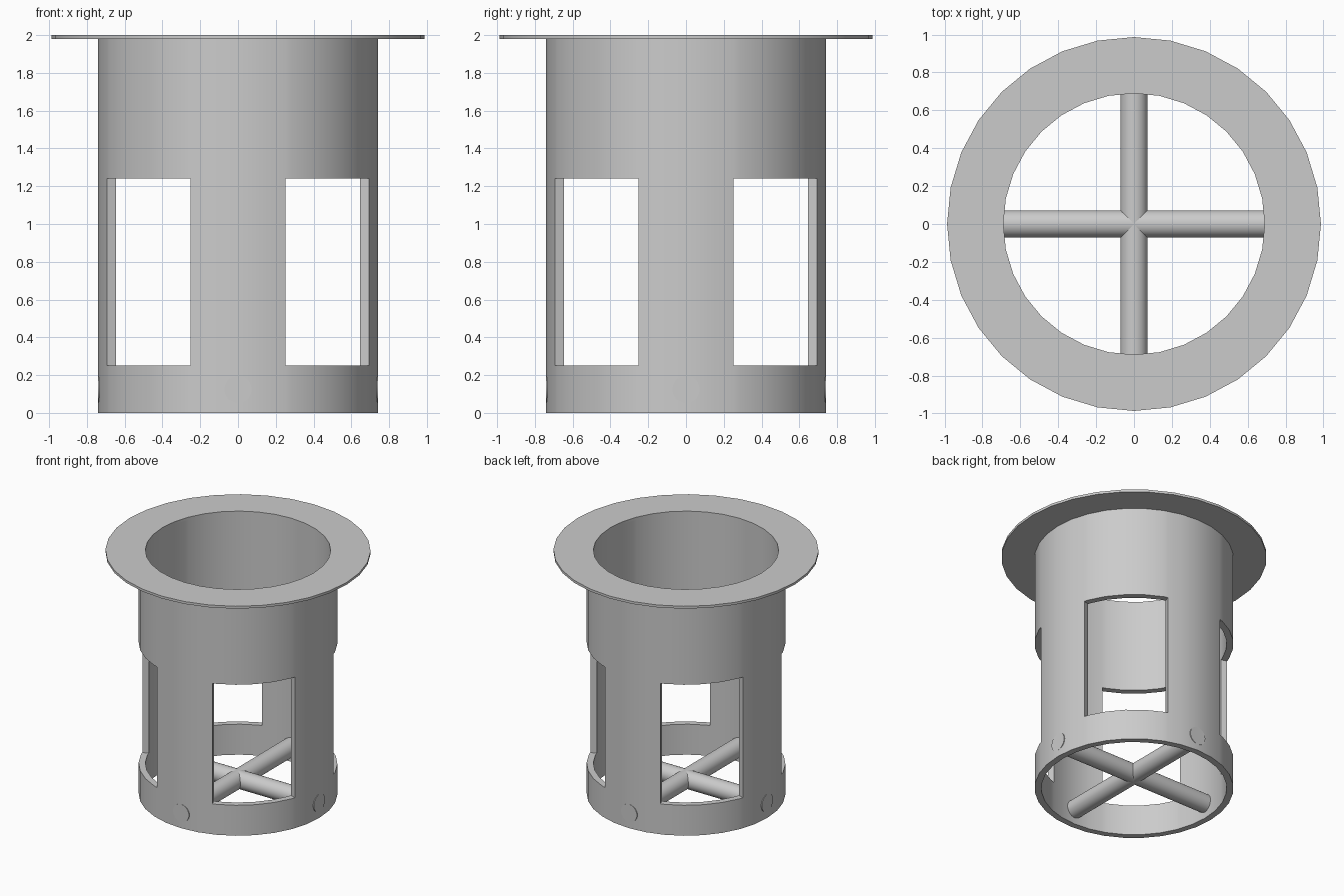
import bpy, bmesh
from math import pi, cos, sin, radians

cube = bpy.data.objects.get("Cube")
if cube:
    bpy.data.objects.remove(cube, do_unlink=True)

SIDES = 32
STEP = 2 * pi / SIDES
INNER, OUTER, RIM = 0.69, 0.74, 0.987
FLANGE_Z, TOP_Z = 1.98, 2.0

grey = bpy.data.materials.new("plain grey")
grey.use_nodes = True
colour = (0.6, 0.6, 0.6, 1)
grey.diffuse_color = colour
grey.node_tree.nodes["Principled BSDF"].inputs["Base Color"].default_value = colour


def finish(obj):
    obj.data.materials.append(grey)
    bpy.ops.object.select_all(action='DESELECT')
    obj.select_set(True)
    bpy.context.view_layer.objects.active = obj
    bpy.ops.object.shade_smooth_by_angle(angle=radians(30))


def ring(name, r_in, r_out, levels, angles, solid):
    """Thick polygonal ring made of cells; solid(angle, z) says which cells exist."""
    bm = bmesh.new()
    n, m = len(angles), len(levels) - 1

    def point(r, a, z):
        # keep added points on the flat sides of the polygon
        off = a % STEP - STEP / 2
        rr = r * cos(STEP / 2) / cos(off)
        return bm.verts.new((rr * cos(a), rr * sin(a), z))

    grid = [[[point(r, a, z) for z in levels] for a in angles] for r in (r_in, r_out)]

    def filled(i, k):
        if not 0 <= k < m:
            return False
        a, b = angles[i % n], angles[(i + 1) % n]
        if b < a:
            b += 2 * pi
        return solid((a + b) / 2, (levels[k] + levels[k + 1]) / 2)

    for i in range(n):
        j = (i + 1) % n
        for k in range(m):
            if not filled(i, k):
                continue
            for s in grid:
                bm.faces.new((s[i][k], s[j][k], s[j][k + 1], s[i][k + 1]))
            # jambs, sills and end faces next to an empty cell
            p, q = grid
            for near, c in ((i - 1, i), (i + 1, j)):
                if not filled(near, k):
                    bm.faces.new((p[c][k], q[c][k], q[c][k + 1], p[c][k + 1]))
            for near, c in ((k - 1, k), (k + 1, k + 1)):
                if not filled(i, near):
                    bm.faces.new((p[i][c], q[i][c], q[j][c], p[j][c]))

    loose = [v for v in bm.verts if not v.link_faces]
    bmesh.ops.delete(bm, geom=loose, context='VERTS')
    bmesh.ops.recalc_face_normals(bm, faces=bm.faces)
    mesh = bpy.data.meshes.new(name)
    bm.to_mesh(mesh)
    bm.free()
    obj = bpy.data.objects.new(name, mesh)
    bpy.context.collection.objects.link(obj)
    finish(obj)


# Tube wall with four windows on the diagonals
base = [i * STEP for i in range(SIDES)]
jambs = [radians(90 * q + d) for q in range(4) for d in (20, 70)]


def wall_solid(a, z):
    in_window = radians(20) < a % (pi / 2) < radians(70)
    return not (in_window and 0.25 < z < 1.24)


ring("tube_wall", INNER, OUTER, [0, 0.25, 1.24, FLANGE_Z], sorted(base + jambs), wall_solid)

# Thin top flange
ring("top_flange", INNER, RIM, [FLANGE_Z, TOP_Z], base, lambda a, z: True)

# Crossed rods through the lower wall
for name, rot in (("cross_rod_x", (0, pi / 2, 0)), ("cross_rod_y", (pi / 2, 0, 0))):
    bpy.ops.mesh.primitive_cylinder_add(vertices=SIDES, radius=0.072, depth=2 * OUTER,
                                        location=(0, 0, 0.124), rotation=rot)
    rod = bpy.context.object
    rod.name = name
    finish(rod)
